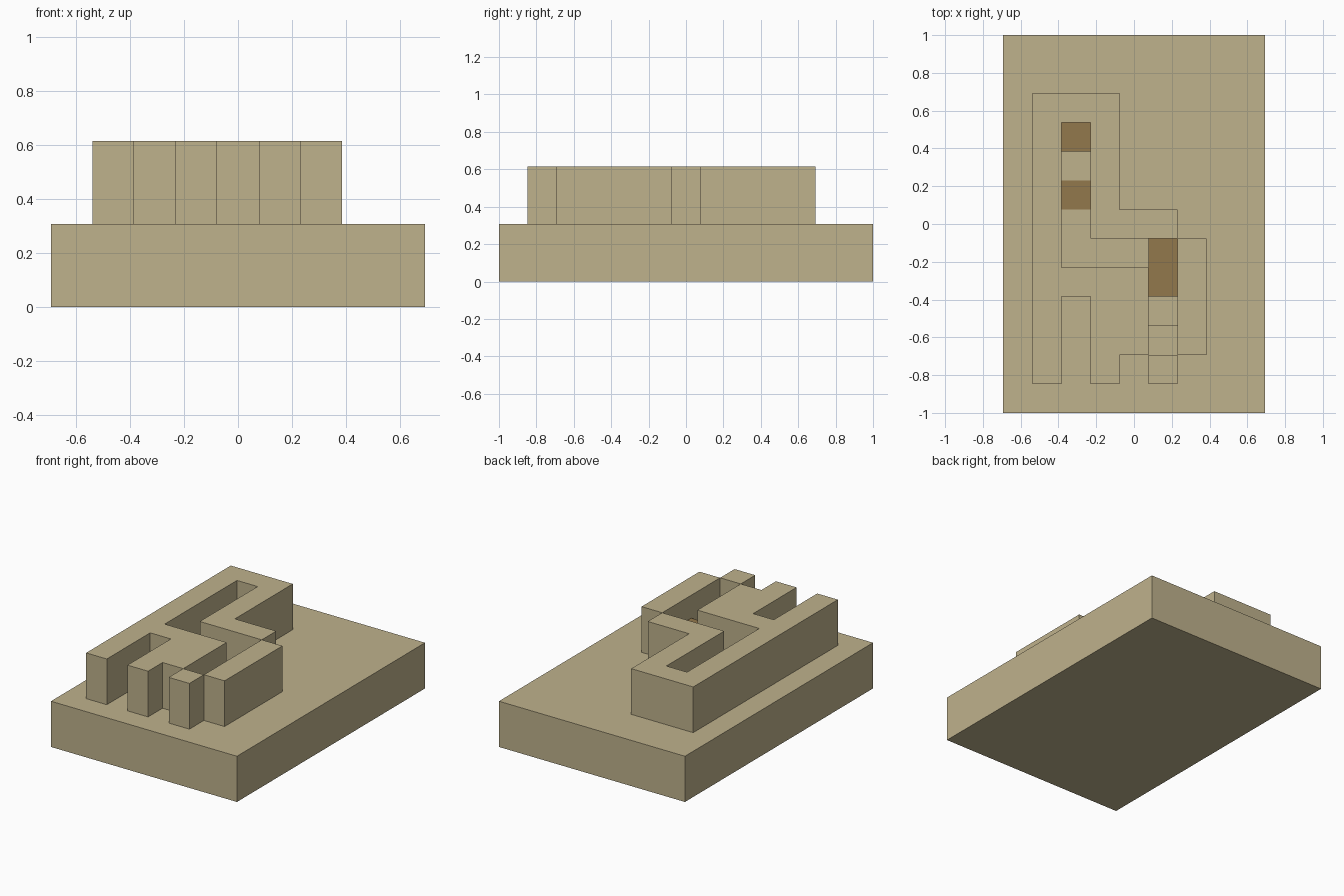
import bpy
import bmesh

cube = bpy.data.objects.get("Cube")
if cube:
    bpy.data.objects.remove(cube, do_unlink=True)

UNIT = 2 / 13          # one grid cell; the slab is 9 x 13 cells
COLS, ROWS = 9, 13


def material(name, color):
    mat = bpy.data.materials.new(name)
    mat.use_nodes = True
    mat.diffuse_color = color
    mat.node_tree.nodes["Principled BSDF"].inputs["Base Color"].default_value = color
    return mat


tan = material("tan", (0.52, 0.445, 0.265, 1))
brown = material("brown", (0.29, 0.188, 0.072, 1))


def prism(name, outline, bottom, top, mat):
    """Extrude a plan outline, given in cells, between two levels."""
    bm = bmesh.new()
    verts = [bm.verts.new(((c - COLS / 2) * UNIT, (r - ROWS / 2) * UNIT, bottom * UNIT))
             for c, r in outline]
    face = bm.faces.new(verts)
    result = bmesh.ops.extrude_face_region(bm, geom=[face])
    raised = [v for v in result["geom"] if isinstance(v, bmesh.types.BMVert)]
    bmesh.ops.translate(bm, verts=raised, vec=(0, 0, (top - bottom) * UNIT))
    bmesh.ops.recalc_face_normals(bm, faces=bm.faces)
    mesh = bpy.data.meshes.new(name)
    bm.to_mesh(mesh)
    bm.free()
    mesh.materials.append(mat)
    obj = bpy.data.objects.new(name, mesh)
    bpy.context.collection.objects.link(obj)
    return obj


def block(name, c0, c1, r0, r1, bottom, top, mat):
    return prism(name, [(c0, r0), (c1, r0), (c1, r1), (c0, r1)], bottom, top, mat)


# Ground slab
block("base_slab", 0, COLS, 0, ROWS, 0, 2, tan)

# Winding wall around the long channel, with two front prongs
wall_outline = [(1, 1), (2, 1), (2, 4), (3, 4), (3, 1), (4, 1), (4, 2), (5, 2), (5, 5),
                (2, 5), (2, 10), (3, 10), (3, 6), (6, 6), (6, 7), (4, 7), (4, 11), (1, 11)]
prism("winding_wall", wall_outline, 2, 4, tan)

# Separate wall and post beside the short channel
block("side_wall", 6, 7, 2, 6, 2, 4, tan)
block("front_post", 5, 6, 1, 2, 2, 4, tan)
block("low_step", 5, 6, 2, 3, 2, 3, tan)

# Brown blocks on the channel floor, and a flush brown tile
block("back_brown_block", 2, 3, 9, 10, 2, 3, brown)
block("front_brown_block", 5, 6, 4, 6, 2, 3, brown)
block("brown_floor_tile", 2, 3, 7, 8, 2, 2.02, brown)
